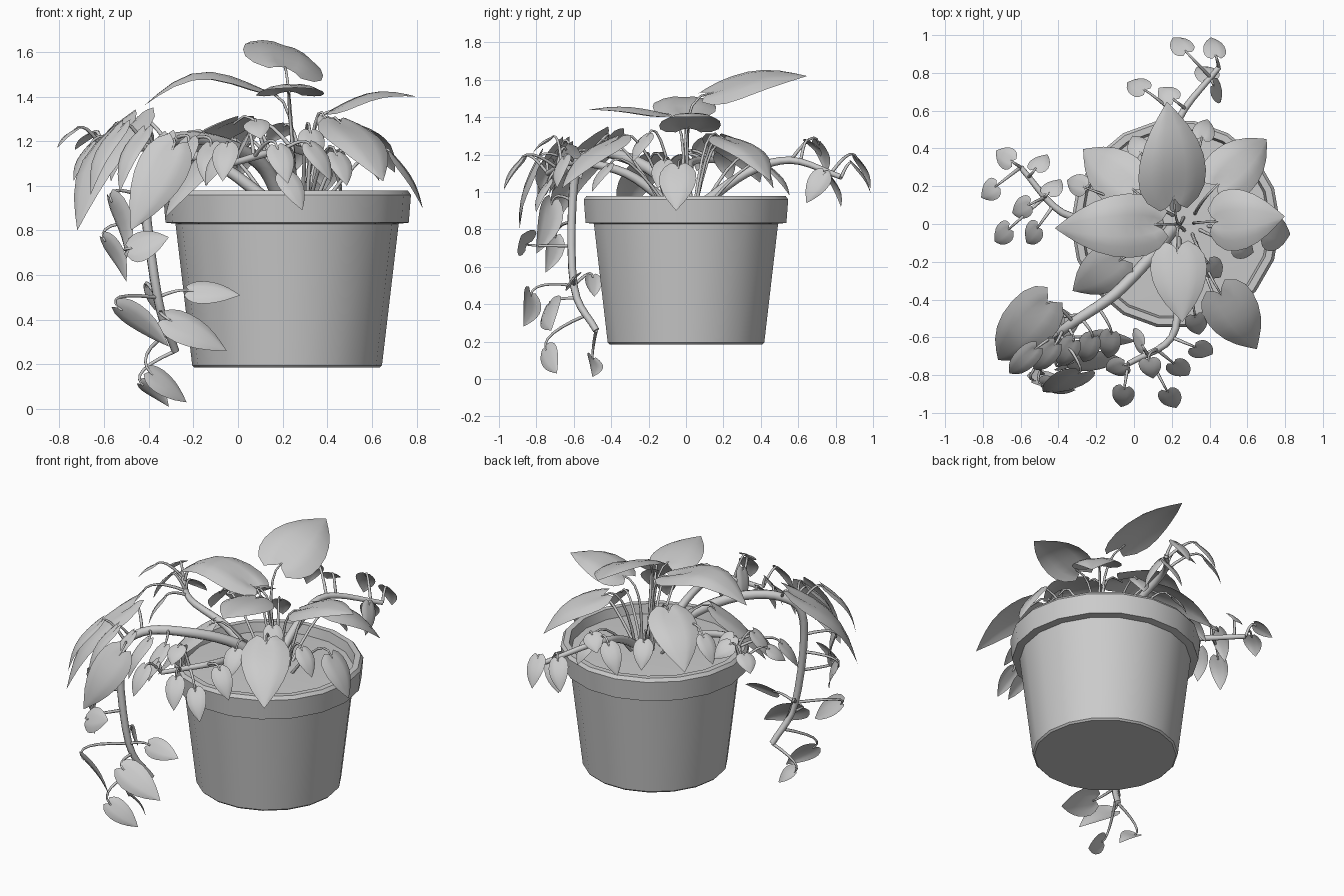
import bpy, bmesh, math
from mathutils import Vector as V

if "Cube" in bpy.data.objects:
    bpy.data.objects.remove(bpy.data.objects["Cube"])

CX = 0.22                      # pot axis x
UP = V((0, 0, 1))


def select(ob):
    bpy.context.collection.objects.link(ob)
    bpy.ops.object.select_all(action='DESELECT')
    ob.select_set(True)
    bpy.context.view_layer.objects.active = ob


def add_mesh(name, verts, faces, angle):
    me = bpy.data.meshes.new(name)
    me.from_pydata(verts, [], faces)
    bm = bmesh.new()
    bm.from_mesh(me)
    bmesh.ops.remove_doubles(bm, verts=bm.verts, dist=1e-5)
    bm.to_mesh(me)
    bm.free()
    select(bpy.data.objects.new(name, me))
    bpy.ops.object.shade_smooth_by_angle(angle=math.radians(angle))


def polar(deg, r, z):
    a = math.radians(deg)
    return V((CX + r * math.cos(a), r * math.sin(a), z))


def lathe(name, profile, n=18):
    verts = [polar(360 * i / n, r, z) for r, z in profile for i in range(n)]
    k = len(profile)
    faces = [(j * n + i, j * n + (i + 1) % n, (j + 1) * n + (i + 1) % n, (j + 1) * n + i)
             for j in range(k - 1) for i in range(n)]
    faces += [tuple(reversed(range(n))), tuple(range((k - 1) * n, k * n))]
    add_mesh(name, verts, faces, 30)


def tubes(name, paths, radius, res=1):
    """Tapered tubes along paths, joined in one object."""
    cu = bpy.data.curves.new(name, 'CURVE')
    cu.dimensions = '3D'
    cu.bevel_depth, cu.bevel_resolution, cu.use_fill_caps = radius, res, True
    for pts in paths:
        sp = cu.splines.new('POLY')
        sp.points.add(len(pts) - 1)
        for i, p in enumerate(pts):
            sp.points[i].co = (*p, 1)
            sp.points[i].radius = 1 - 0.5 * i / (len(pts) - 1)
        sp.use_smooth = True
    select(bpy.data.objects.new(name, cu))
    bpy.ops.object.convert(target='MESH')


def smooth_path(pts, steps=5):
    p = [V(q) for q in pts]
    p = [2 * p[0] - p[1]] + p + [2 * p[-1] - p[-2]]
    out = []
    for a, b, c, d in zip(p, p[1:], p[2:], p[3:]):
        for i in range(steps):
            t = i / steps
            out.append(0.5 * (2 * b + (c - a) * t + (2 * a - 5 * b + 4 * c - d) * t * t
                              + (3 * b - a - 3 * c + d) * t ** 3))
    return out + [p[-2]]


# pot with collar, and soil
lathe('pot', [(0.415, 0.185), (0.425, 0.195), (0.50, 0.83), (0.545, 0.835), (0.555, 0.96),
              (0.54, 0.98), (0.505, 0.98), (0.49, 0.90)])
lathe('soil', [(0.49, 0.90), (0.495, 0.92), (0.25, 0.935)])

# long hanging vine and three short ones over the rim
long_vine = smooth_path([(0.2, -0.03, 0.93), (0.1, -0.16, 1.1), (-0.1, -0.37, 1.2), (-0.32, -0.52, 1.2),
                         (-0.42, -0.6, 1.04), (-0.36, -0.6, 0.5), (-0.28, -0.48, 0.26)])
short_vines = [smooth_path([polar(a0, 0.08, 0.93), polar(a0, 0.32, 1.1), mid, end]) for a0, mid, end in (
    (-88, (0.2, -0.6, 1.16), (-0.03, -0.74, 1.1)),
    (178, (-0.38, 0.06, 1.17), (-0.6, 0.3, 1.16)),
    (90, (0.24, 0.56, 1.17), (0.45, 0.83, 1.08)))]
tubes('long_vine', [long_vine], 0.036, 2)
tubes('short_vines', short_vines, 0.029, 2)

stalks = []
vine_points = [p for v in [long_vine] + short_vines for p in v[4:]]
# leaf outline: position along the leaf, share of its half width
SHAPE = [(0, 0.4), (0.06, 0.75), (0.15, 0.95), (0.27, 1), (0.42, 0.94),
         (0.58, 0.78), (0.74, 0.54), (0.88, 0.26), (1, 0)]


def leaf(name, base, tip, width, arch=0.1, crown=False, hint=None):
    base, tip = V(base), V(tip)
    d = tip - base
    L = d.length
    d.normalize()
    out = V((base.x + tip.x - 2 * CX, base.y + tip.y, 0)).normalized()
    side = d.cross(V(hint) if hint else UP + 0.5 * out).normalized()
    nrm = side.cross(d)
    verts, faces = [], []
    for t, w in SHAPE:
        for i in range(-3, 4):
            s = i / 3
            a = t - 0.13 * math.sqrt(abs(s)) * (1 - t) ** 5      # heart lobes behind the stalk
            h = arch * L * math.sin(math.pi * t) + width * w * (0.1 * abs(s) - 0.2 * s * s)
            verts.append(base + d * a * L + side * s * w * width / 2 + nrm * h)
    for j in range(len(SHAPE) - 1):
        for a in range(j * 7, j * 7 + 6):
            faces.append((a, a + 1, a + 8, a + 7))
    add_mesh(name, verts, faces, 60)
    # stalk from the crown or from the nearest vine
    if crown:
        start = V((0.28 + 0.25 * (base.x - 0.28), 0.25 * base.y, 0.92))
    else:
        start = min(vine_points, key=lambda p: (p - base).length)
    k = (base - start).length
    mid = base - d * 0.35 * k + UP * 0.06 * k
    stalks.append([start.lerp(mid, t).lerp(mid.lerp(base, t), t) for t in [i / 6 for i in range(7)]]
                  + [base + d * 0.05 * L])


# large crown leaves: heading, base radius and height, tip radius and height, width, arch
for i, (a, r0, z0, r1, z1, w, arch) in enumerate((
        (94, 0.14, 1.53, 0.65, 1.62, 0.38, 0.1), (182, 0.11, 1.41, 0.64, 1.36, 0.34, 0.23),
        (4, 0.22, 1.34, 0.58, 1.40, 0.33, 0.13), (43, 0.31, 1.28, 0.66, 1.06, 0.29, 0.14),
        (-57, 0.44, 1.28, 0.79, 1.02, 0.29, 0.1), (-86, 0.14, 1.42, 0.52, 1.44, 0.30, 0.06),
        (141, 0.29, 1.29, 0.63, 1.05, 0.29, 0.12), (-5, 0.48, 1.13, 0.61, 0.90, 0.20, 0.08),
        (213, 0.35, 1.18, 0.65, 0.86, 0.25, 0.08))):
    leaf('crown_leaf', polar(a, r0, z0), polar(a, r1, z1), w, arch, True,
         (0.33, -0.05, 1) if i == 0 else None)

# small leaves around the crown: heading, base radius and height
for a, r, z in ((-20, 0.34, 1.16), (-50, 0.27, 1.3), (116, 0.42, 1.16), (73, 0.48, 1.12),
                (158, 0.52, 1.2), (-78, 0.5, 1.24), (-62, 0.47, 1.14)):
    leaf('small_crown_leaf', polar(a, r, z), polar(a, r + 0.1, z - 0.14), 0.12, 0.1, True)

# leaves of the long vine: base, tip, width, arch, facing
FRONT, LEFT = (0.2, -0.8, 0.6), (-1, -0.5, 0.1)
for b, t, w, arch, hint in (
        ((-0.46, -0.42, 1.29), (-0.72, -0.72, 0.80), 0.29, 0.14, None),
        ((-0.29, -0.79, 1.17), (-0.48, -0.89, 0.80), 0.23, 0.08, FRONT),
        ((-0.57, -0.72, 0.94), (-0.50, -0.80, 0.67), 0.15, -0.1, LEFT),
        ((-0.60, -0.70, 0.76), (-0.50, -0.75, 0.57), 0.12, -0.08, LEFT),
        ((-0.48, -0.85, 0.72), (-0.31, -0.88, 0.77), 0.16, 0.05, FRONT),
        ((-0.21, -0.60, 0.53), (0.01, -0.62, 0.51), 0.13, 0.05, FRONT),
        ((-0.31, -0.73, 0.40), (-0.05, -0.72, 0.26), 0.18, 0.06, FRONT),
        ((-0.53, -0.83, 0.45), (-0.31, -0.87, 0.28), 0.14, -0.06, LEFT),
        ((-0.39, -0.75, 0.16), (-0.23, -0.69, 0.03), 0.13, 0.05, FRONT),
        ((-0.43, -0.50, 0.11), (-0.31, -0.50, 0.01), 0.11, -0.1, LEFT),
        ((-0.41, -0.50, 0.55), (-0.37, -0.49, 0.44), 0.10, 0.05, LEFT)):
    leaf('hanging_leaf', b, t, w, arch, hint=hint)

# drooping leaves where the long vine crosses the rim
for i in range(5):
    b = V((-0.52 + 0.1 * i, -0.66 + 0.02 * i, 1.26 - 0.02 * i))
    leaf('rim_leaf', b, b + V((-0.14 + 0.03 * i, -0.13, -0.3 + 0.03 * i)), 0.12, 0.13)

# short vine leaves, placed by their centres and drooping away from the vine
for c in ((0.09, -0.77, 1.25), (-0.06, -0.92, 1.1), (0.2, -0.93, 1.09), (0.37, -0.67, 1.1),
          (0.02, -0.6, 1.15), (0.25, -0.77, 0.97), (-0.1, -0.76, 1.08),
          (-0.77, 0.17, 1.21), (-0.7, -0.06, 1.1), (-0.69, 0.36, 1.2), (-0.49, 0.33, 1.22),
          (-0.6, 0.08, 1.19), (-0.54, -0.06, 1.1), (-0.42, 0.2, 1.2),
          (0.24, 0.95, 1.1), (0.42, 0.94, 1.07), (0.44, 0.69, 1.02), (0.01, 0.73, 1.18),
          (0.17, 0.69, 1.23), (0.37, 0.8, 1.0)):
    c = V(c)
    away = c - min(vine_points, key=lambda p: (p - c).length)
    away.z = 0
    half = away.normalized() * 0.05 - UP * (0.04 if c.z > 1.2 else 0.08)
    leaf('vine_leaf', c - half, c + half, 0.12)

tubes('leaf_stalks', stalks, 0.0095)
